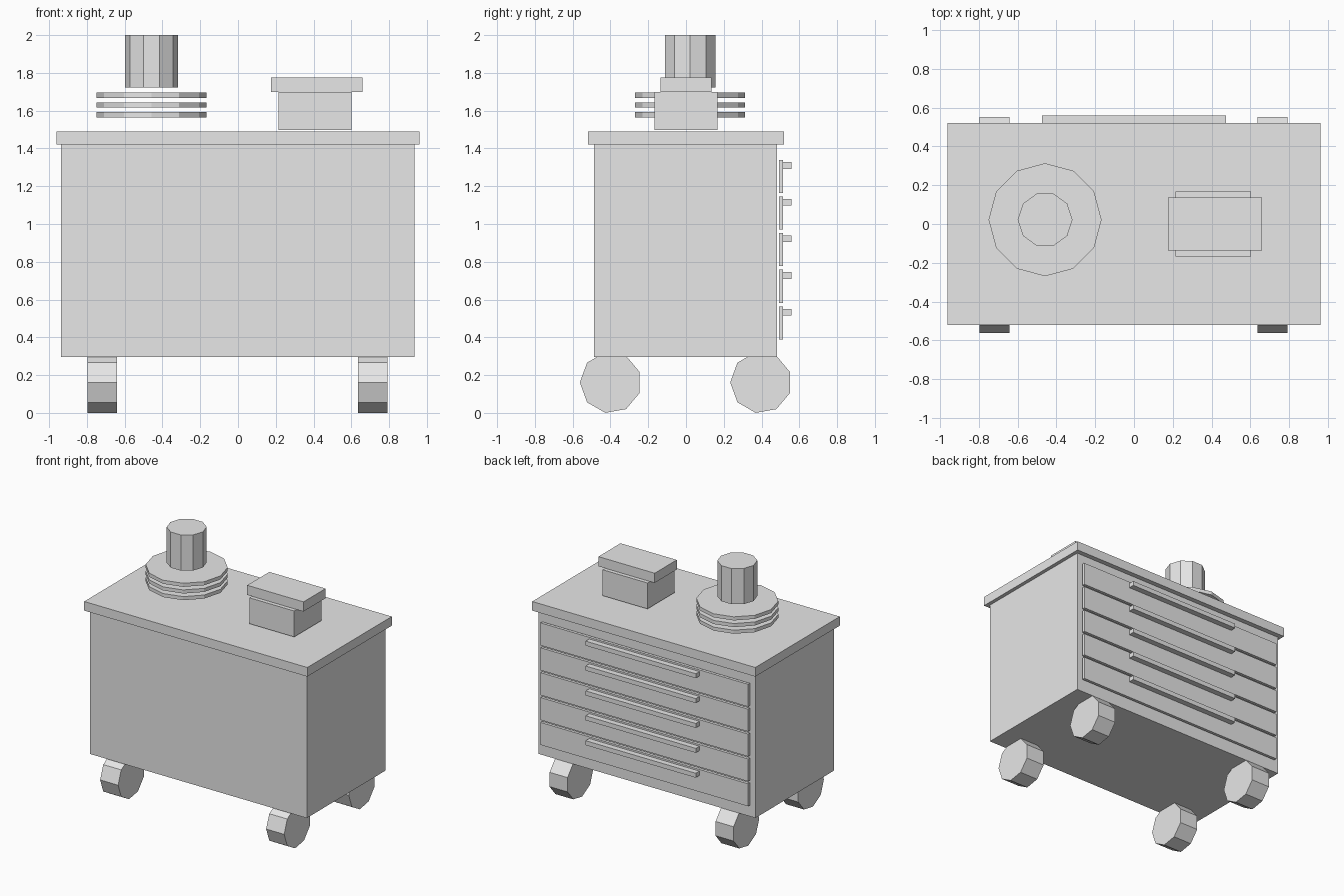
import bpy
import math
from mathutils import Matrix

cube = bpy.data.objects.get("Cube")
if cube:
    bpy.data.objects.remove(cube, do_unlink=True)

GREY = (0.8, 0.8, 0.8, 1.0)
grey = bpy.data.materials.new("light_grey")
grey.use_nodes = True
grey.diffuse_color = GREY
for node in grey.node_tree.nodes:
    if node.type == 'BSDF_PRINCIPLED':
        node.inputs["Base Color"].default_value = GREY


def finish(name):
    obj = bpy.context.object
    obj.name = name
    obj.data.name = name
    obj.data.materials.clear()
    obj.data.materials.append(grey)
    return obj


def box(name, x, y, z):
    """Box given by its (low, high) extent on each axis."""
    bpy.ops.mesh.primitive_cube_add(size=1)
    obj = finish(name)
    ranges = (x, y, z)
    size = [hi - lo for lo, hi in ranges]
    centre = [(lo + hi) / 2 for lo, hi in ranges]
    obj.data.transform(Matrix.Diagonal((*size, 1)))
    obj.location = centre
    return obj


def prism(name, sides, radius, depth, centre, first_angle=0, axis='Z'):
    """Flat-sided cylinder with its first corner at first_angle."""
    bpy.ops.mesh.primitive_cylinder_add(vertices=sides, radius=radius, depth=depth)
    obj = finish(name)
    # The primitive starts with a corner on +y; turn it to start on +x
    turn = Matrix.Rotation(first_angle - math.pi / 2, 4, 'Z')
    if axis == 'X':
        # Cyclic axis swap: x -> y, y -> z, z -> x
        turn = Matrix(((0, 0, 1, 0), (1, 0, 0, 0), (0, 1, 0, 0), (0, 0, 0, 1))) @ turn
    obj.data.transform(turn)
    obj.location = centre
    return obj


# Cabinet and worktop
box("cabinet_body", (-0.937, 0.934), (-0.487, 0.483), (0.297, 1.42))
box("worktop", (-0.962, 0.962), (-0.52, 0.52), (1.42, 1.491))

# Drawers with long bar handles on the back
for i in range(5):
    top = 1.34 - 0.194 * i
    box(f"drawer_front_{i + 1}", (-0.895, 0.895), (0.492, 0.514), (top - 0.175, top))
    box(f"drawer_handle_{i + 1}", (-0.475, 0.475), (0.514, 0.558), (top - 0.048, top - 0.013))

# Nine-sided wheels
for side, x in (("left", 0.714), ("right", -0.718)):
    for end, y in (("front", -0.399), ("back", 0.397)):
        prism(f"{end}_{side}_wheel", 9, 0.163, 0.155, (x, y, 0.161),
              first_angle=math.pi, axis='X')

# Stack of floating discs below an upright cylinder
STACK_X, STACK_Y = -0.458, 0.022
for i in range(3):
    prism(f"stack_disc_{i + 1}", 12, 0.291, 0.028, (STACK_X, STACK_Y, 1.578 + 0.052 * i))
prism("upright_cylinder", 10, 0.141, 0.278, (STACK_X, STACK_Y, 1.861))

# Small box with a wide lid
box("small_box", (0.215, 0.602), (-0.167, 0.167), (1.498, 1.70))
box("small_box_lid", (0.175, 0.66), (-0.136, 0.136), (1.70, 1.775))
